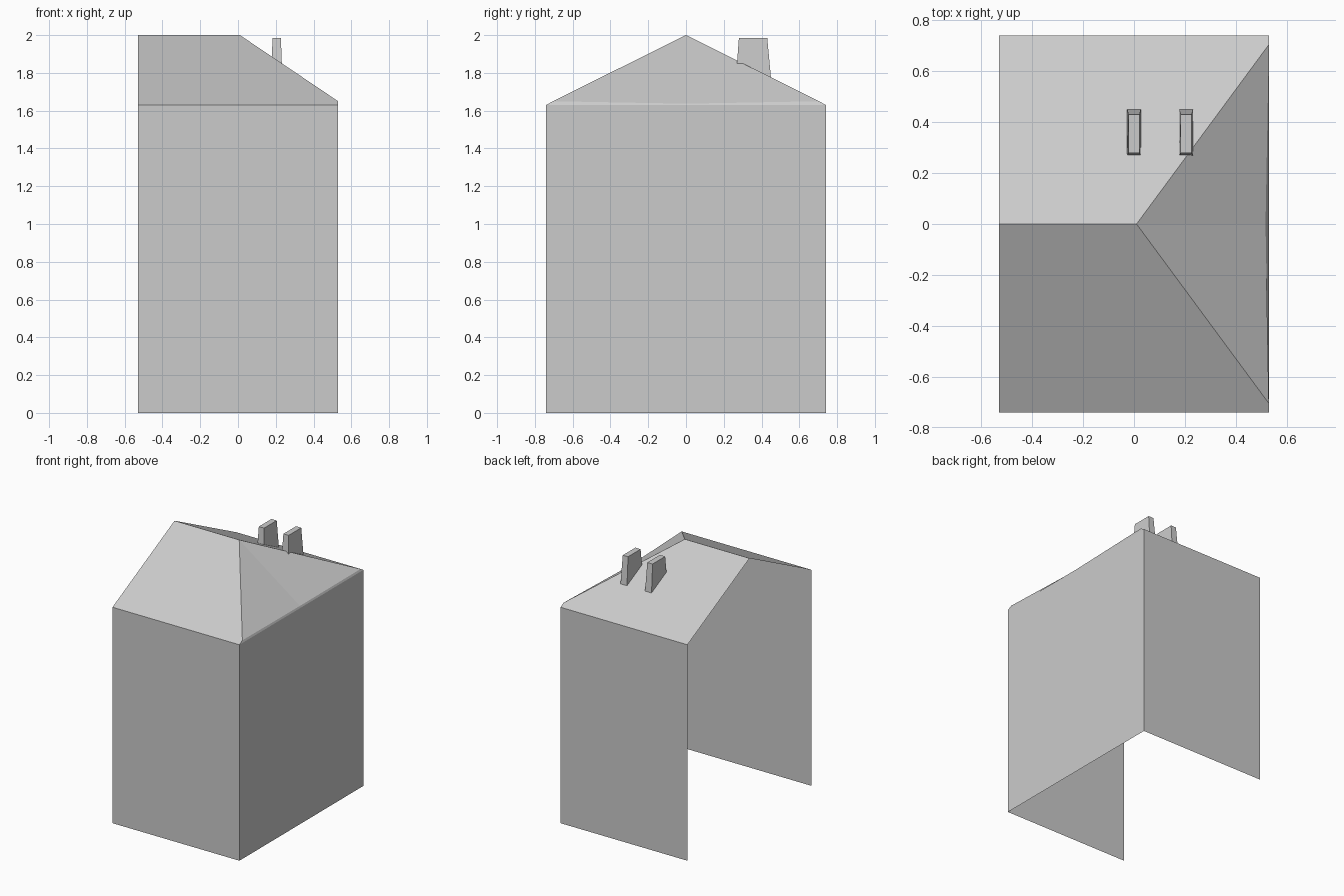
import bpy
import bmesh

cube = bpy.data.objects.get("Cube")
if cube:
    bpy.data.objects.remove(cube, do_unlink=True)

W, D = 0.53, 0.74            # half width, half depth
EAVE, RIDGE = 1.63, 2.0
RIDGE_END = 0.01
HIP_Y, HIP_Z = 0.705, 1.65   # lower corners of the hip end
HIP_MID = (0.517, 0, 1.637)  # slightly sunken middle of the hip eave

grey = bpy.data.materials.new("plain_grey")
grey.use_nodes = True
colour = (0.6, 0.6, 0.6, 1)
grey.diffuse_color = colour
grey.node_tree.nodes["Principled BSDF"].inputs["Base Color"].default_value = colour


def make_object(name, bm):
    mesh = bpy.data.meshes.new(name)
    bm.to_mesh(mesh)
    bm.free()
    mesh.materials.append(grey)
    obj = bpy.data.objects.new(name, mesh)
    bpy.context.collection.objects.link(obj)
    return obj


def sheet(name, *faces):
    """Thin open surface made from outward-facing polygons."""
    bm = bmesh.new()
    for points in faces:
        bm.faces.new([bm.verts.new(p) for p in points])
    bmesh.ops.remove_doubles(bm, verts=bm.verts[:], dist=0.0001)
    return make_object(name, bm)


# Front and back: a wall and a roof slope each, mirrored in y
for side, s in (("front", -1), ("back", 1)):
    wall = [(-W, s * D, 0), (W, s * D, 0), (W, s * D, EAVE), (-W, s * D, EAVE)]
    slope = [(-W, s * D, EAVE), (W, s * D, EAVE), (W, s * HIP_Y, HIP_Z),
             (RIDGE_END, 0, RIDGE), (-W, 0, RIDGE)]
    if s > 0:
        wall.reverse()
        slope.reverse()
    sheet(side + "_wall", wall)
    sheet(side + "_roof_slope", slope)

# End wall, reaching up to the hip; the opposite end stays open
sheet("end_wall", [(W, -D, 0), (W, D, 0), (W, D, EAVE), (W, -D, EAVE)],
      [(W, -D, EAVE), (W, 0, EAVE), HIP_MID, (W, -HIP_Y, HIP_Z)],
      [(W, 0, EAVE), (W, D, EAVE), (W, HIP_Y, HIP_Z), HIP_MID])

# Hip end of the roof, folded along its middle
apex = (RIDGE_END, 0, RIDGE)
sheet("hip_roof", [(W, -HIP_Y, HIP_Z), HIP_MID, apex],
      [HIP_MID, (W, HIP_Y, HIP_Z), apex])


# Tapered chimneys with a base that follows the back slope
def chimney(name, x):
    bm = bmesh.new()
    bmesh.ops.create_cube(bm, size=2)
    for v in bm.verts:
        top, back = v.co.z > 0, v.co.y > 0
        v.co.x = x + v.co.x * (0.022 if top else 0.027)
        if top:
            v.co.y, v.co.z = (0.43 if back else 0.28), 1.985
        else:
            v.co.y, v.co.z = (0.45, 1.772) if back else (0.27, 1.85)
    return make_object(name, bm)


for name, x in (("middle_chimney", 0.0), ("end_chimney", 0.205)):
    chimney(name, x)
